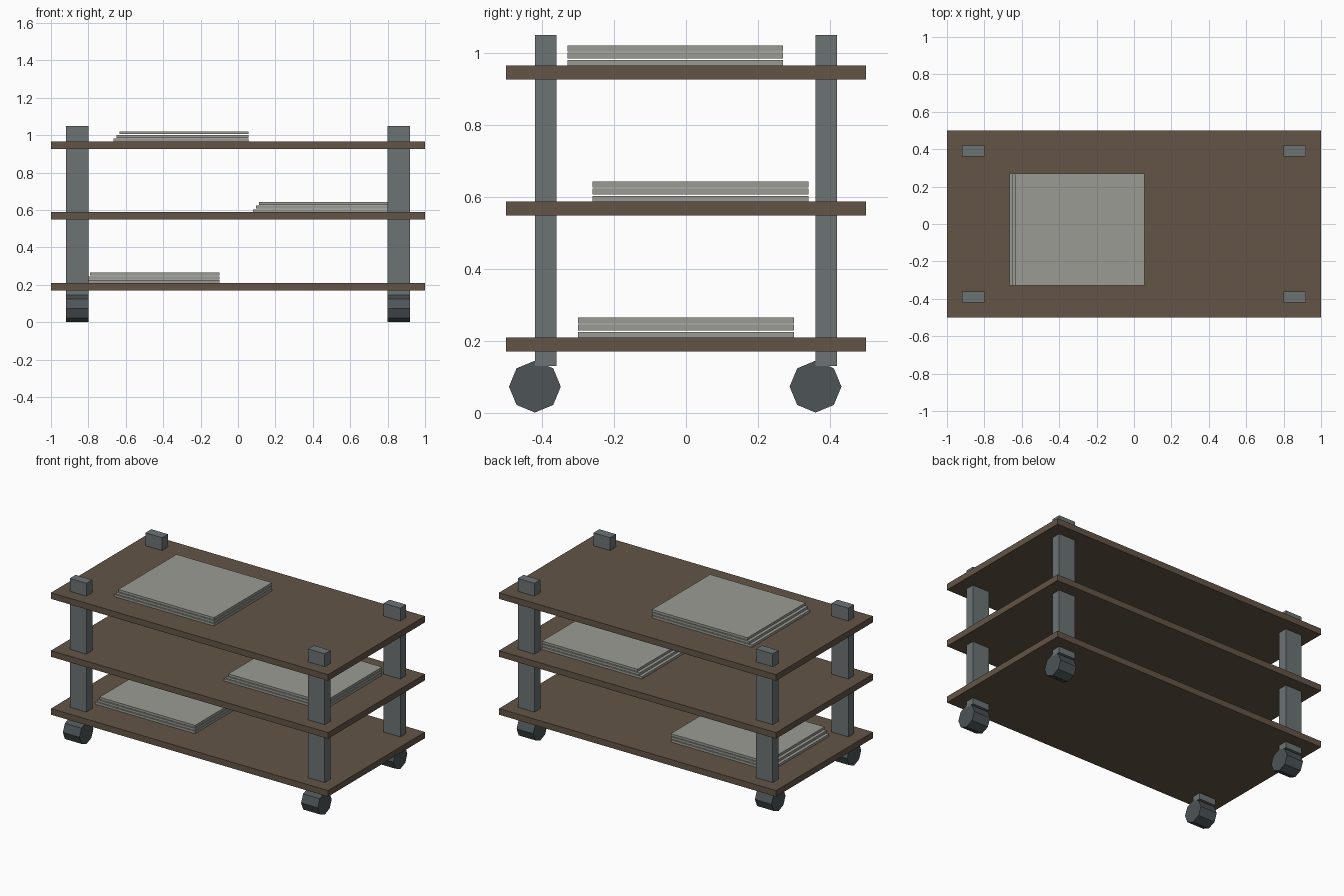
import bpy
import math

if "Cube" in bpy.data.objects:
    bpy.data.objects.remove(bpy.data.objects["Cube"])


def material(name, rgb):
    m = bpy.data.materials.new(name)
    m.diffuse_color = (*rgb, 1)
    m.use_nodes = True
    m.node_tree.nodes["Principled BSDF"].inputs["Base Color"].default_value = m.diffuse_color
    return m


WOOD = material("dark_wood", (0.125, 0.089, 0.062))
METAL = material("grey_metal", (0.15, 0.17, 0.175))
RUBBER = material("dark_rubber", (0.075, 0.09, 0.096))
PAPER = material("pale_sheet", (0.32, 0.33, 0.29))


def box(name, x, y, z, mat):
    """Box from (min, max) ranges on each axis."""
    bpy.ops.mesh.primitive_cube_add(size=1, location=[sum(r) / 2 for r in (x, y, z)])
    ob = bpy.context.object
    ob.name = name
    ob.scale = [r[1] - r[0] for r in (x, y, z)]
    bpy.ops.object.transform_apply(location=False, rotation=False, scale=True)
    ob.data.materials.append(mat)
    return ob


# Shelves, each with a stack of three sheets stepped at the left end
levels = [
    ("bottom", 0.17, -0.10, 0.0),
    ("middle", 0.548, 0.802, 0.04),
    ("top", 0.926, 0.057, -0.03),
]
for level, z, right, y in levels:
    box(f"{level}_shelf", (-1, 1), (-0.5, 0.5), (z, z + 0.04), WOOD)
    for i in range(3):
        base = z + 0.04 + i * 0.0195
        box(f"{level}_sheet_{i + 1}", (right - 0.722 + i * 0.016, right),
            (y - 0.3, y + 0.3), (base, base + 0.0155), PAPER)

# Corner posts and eight-sided castor wheels, offset towards the front
for sx, side in ((-1, "left"), (1, "right")):
    for sy, end in ((-1, "front"), (1, "back")):
        x, y = 0.86 * sx, 0.39 * sy
        box(f"{end}_{side}_post", (x - 0.06, x + 0.06), (y - 0.03, y + 0.03),
            (0.13, 1.05), METAL)
        bpy.ops.mesh.primitive_cylinder_add(
            vertices=8, radius=0.072, depth=0.12,
            location=(x, y - 0.03, 0.073), rotation=(0, math.pi / 2, 0))
        wheel = bpy.context.object
        wheel.name = f"{end}_{side}_wheel"
        wheel.data.materials.append(RUBBER)
